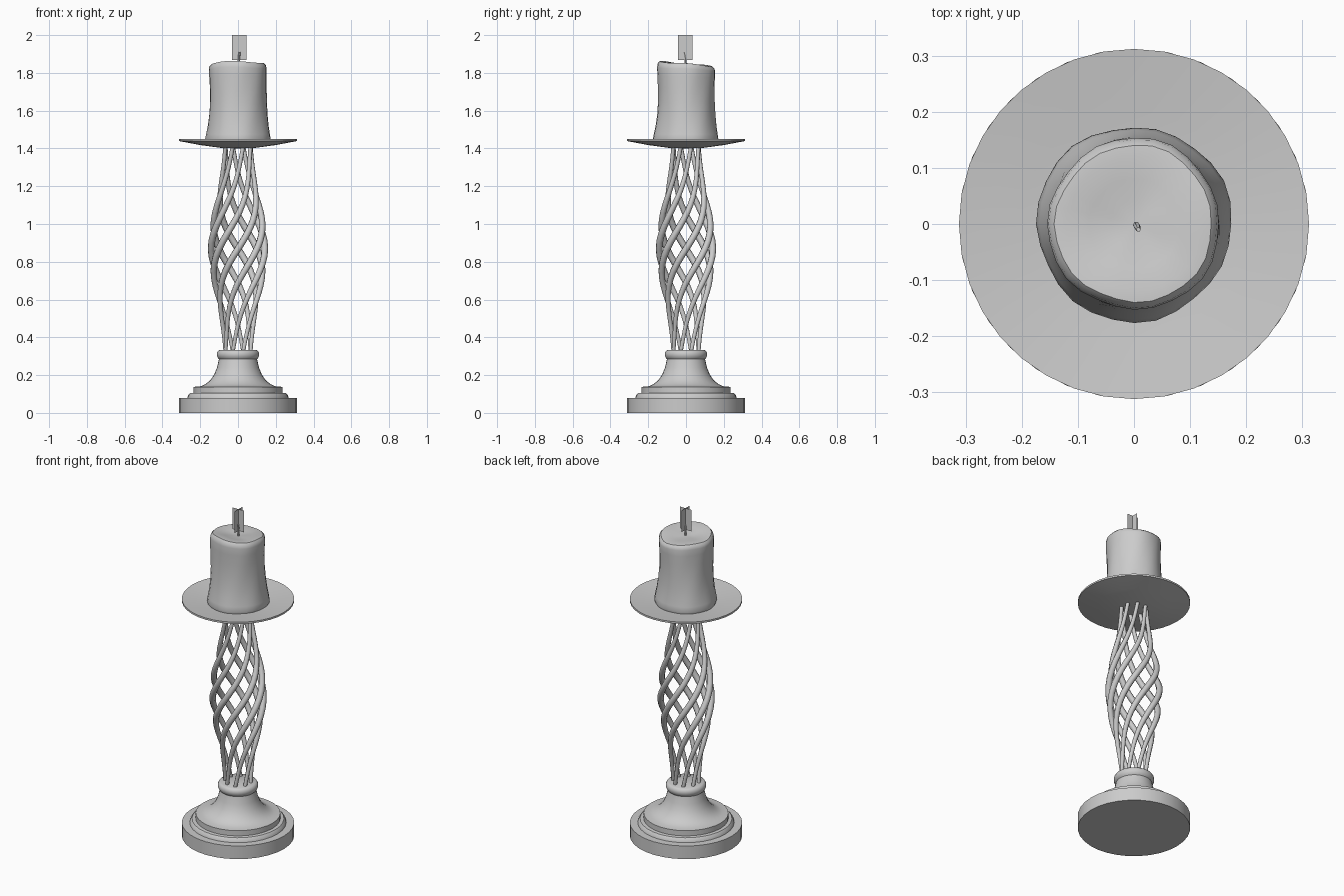
import bpy, bmesh, math
from math import sin, cos, pi

if "Cube" in bpy.data.objects:
    bpy.data.objects.remove(bpy.data.objects["Cube"])


def finish(name, bm, smooth=True):
    bmesh.ops.recalc_face_normals(bm, faces=bm.faces)
    me = bpy.data.meshes.new(name)
    bm.to_mesh(me)
    bm.free()
    ob = bpy.data.objects.new(name, me)
    bpy.context.collection.objects.link(ob)
    if smooth:
        bpy.ops.object.select_all(action='DESELECT')
        ob.select_set(True)
        bpy.context.view_layer.objects.active = ob
        bpy.ops.object.shade_smooth_by_angle(angle=math.radians(35))
    return ob


def lathe(name, profile, n=32, warp=None):
    """Spin (r, z) points round z; r = 0 closes to a pole. warp(r, z, angle) adjusts points."""
    bm = bmesh.new()
    rings = []
    for r, z in profile:
        if r == 0:
            rings.append([bm.verts.new((0, 0, z))] * n)
            continue
        ring = []
        for i in range(n):
            a = 2 * pi * i / n
            rr, zz = warp(r, z, a) if warp else (r, z)
            ring.append(bm.verts.new((rr * cos(a), rr * sin(a), zz)))
        rings.append(ring)
    for lo, hi in zip(rings, rings[1:]):
        for i in range(n):
            j = (i + 1) % n
            bm.faces.new(list(dict.fromkeys((lo[i], lo[j], hi[j], hi[i]))))
    return finish(name, bm)


# Stepped base with flared neck and collar
lathe("base", [
    (0, 0), (0.312, 0), (0.312, 0.08), (0.268, 0.08), (0.265, 0.092), (0.255, 0.104),
    (0.235, 0.106), (0.235, 0.138), (0.2, 0.14), (0.172, 0.152), (0.147, 0.173),
    (0.126, 0.203), (0.111, 0.24), (0.101, 0.284), (0.106, 0.29), (0.112, 0.302),
    (0.112, 0.316), (0.106, 0.328), (0.097, 0.333), (0, 0.333)])

# Shallow drip plate
lathe("drip_plate", [
    (0, 1.4), (0.09, 1.403), (0.2, 1.418), (0.312, 1.439), (0.312, 1.45),
    (0.2, 1.437), (0.09, 1.427), (0, 1.425)], 36)

# Cage of twisted bars, bulging in the middle
STRANDS, STEPS, SIDES = 8, 28, 8
Z0, Z1, TWIST = 0.325, 1.412, math.radians(225)


def strand_point(t, phase):
    bulge = sin(pi * t) ** 2.2
    r = 0.072 + 0.07 * bulge
    a = phase + TWIST * (t - 0.04 * sin(2 * pi * t))
    return (r * cos(a), r * sin(a), Z0 + (Z1 - Z0) * t), 0.011 + 0.007 * bulge


for k in range(STRANDS):
    cu = bpy.data.curves.new("twisted_bar", 'CURVE')
    cu.dimensions = '3D'
    cu.bevel_depth = 1.0
    cu.bevel_resolution = 2
    cu.use_fill_caps = True
    sp = cu.splines.new('POLY')
    sp.points.add(STEPS)
    for i, p in enumerate(sp.points):
        co, rad = strand_point(i / STEPS, 2 * pi * (k + 0.5) / STRANDS)
        p.co = (*co, 1)
        p.radius = rad
    sp.use_smooth = True
    ob = bpy.data.objects.new(f"twisted_bar_{k + 1}", cu)
    bpy.context.collection.objects.link(ob)
    bpy.ops.object.select_all(action='DESELECT')
    ob.select_set(True)
    bpy.context.view_layer.objects.active = ob
    bpy.ops.object.convert(target='MESH')


# Melted candle: wavy sides, higher at the front than at the back
def melt(r, z, a):
    up = max(0, (z - 1.43) / 0.42)
    rr = r * (1 + 0.014 * sin(3 * a + 9 * z) + 0.01 * sin(7 * a - 14 * z))
    edge = r / 0.15
    zz = z + up ** 6 * edge * (-0.014 * sin(a) + 0.004 * sin(3 * a + 1))
    return rr, zz


lathe("candle", [
    (0, 1.426), (0.17, 1.432), (0.174, 1.447), (0.169, 1.475), (0.161, 1.52), (0.154, 1.58),
    (0.15, 1.65), (0.15, 1.72), (0.152, 1.78), (0.153, 1.82), (0.15, 1.837), (0.14, 1.848),
    (0.12, 1.849), (0.08, 1.843), (0.04, 1.838), (0, 1.836)], 28, melt)

# Bent wick
bm = bmesh.new()
rings = []
for x, y, z, r in [(0.004, -0.002, 1.82, 0.006), (0.004, -0.002, 1.865, 0.006),
                   (0.006, -0.005, 1.89, 0.006), (0.008, -0.01, 1.91, 0.004)]:
    rings.append([bm.verts.new((x + r * cos(i * pi / 3), y + r * sin(i * pi / 3), z))
                  for i in range(6)])
for lo, hi in zip(rings, rings[1:]):
    for i in range(6):
        j = (i + 1) % 6
        bm.faces.new((lo[i], lo[j], hi[j], hi[i]))
bm.faces.new(rings[0])
bm.faces.new(rings[-1])
finish("wick", bm)

# Flame as two crossed cards
for name, dx, dy in (("flame_card_x", 0.039, 0), ("flame_card_y", 0, 0.039)):
    bm = bmesh.new()
    cx, cy = 0.006, -0.004
    bm.faces.new([bm.verts.new((cx + s * dx, cy + s * dy, z))
                  for s, z in ((-1, 1.868), (1, 1.868), (1, 2.0), (-1, 2.0))])
    finish(name, bm, False)
